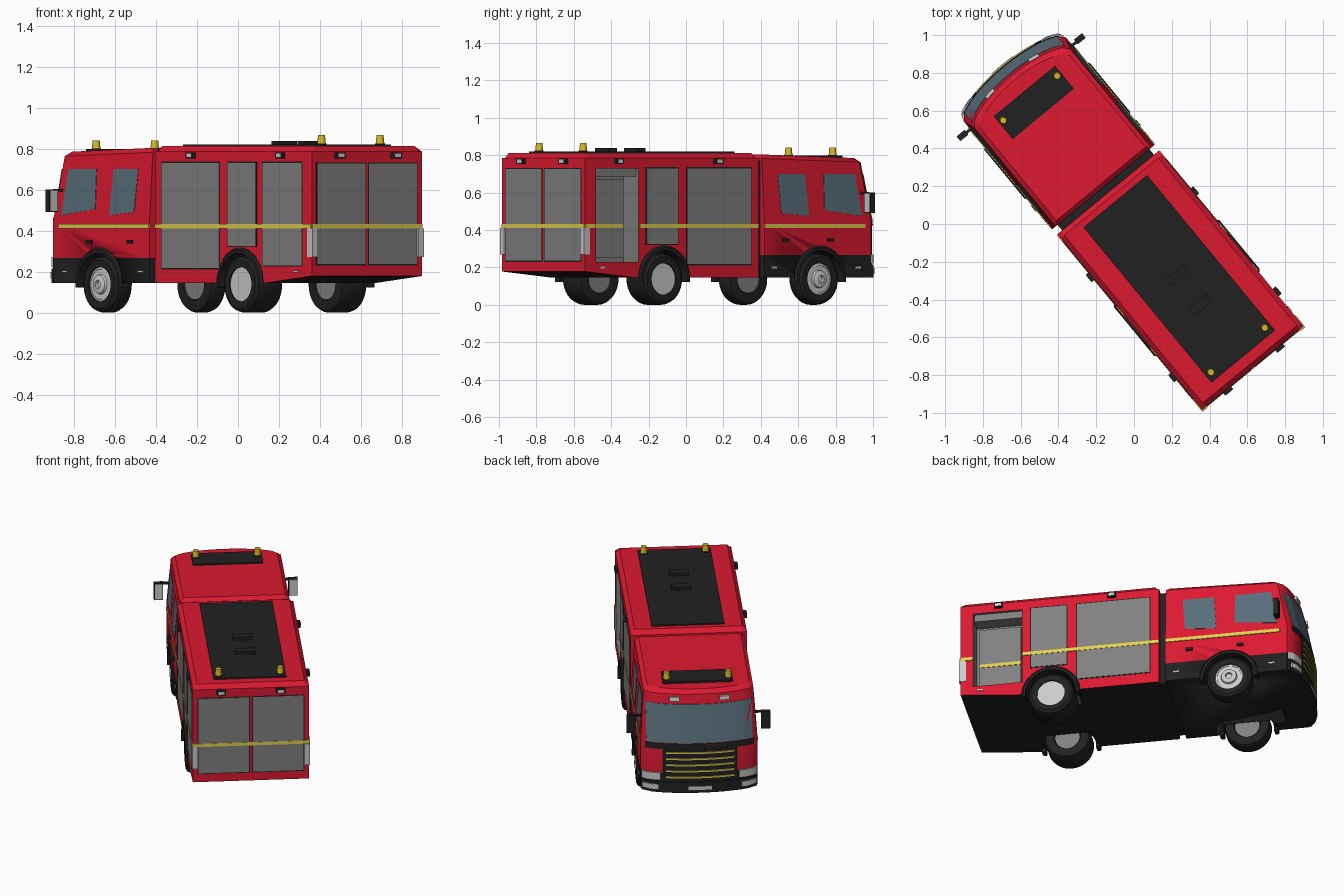
import bpy, bmesh, math
from mathutils import Matrix, Vector

if "Cube" in bpy.data.objects:
    bpy.data.objects.remove(bpy.data.objects["Cube"])


def mat(name, r, g, b):
    m = bpy.data.materials.new(name)
    m.diffuse_color = (r, g, b, 1)
    m.use_nodes = True
    m.node_tree.nodes["Principled BSDF"].inputs["Base Color"].default_value = m.diffuse_color
    return m


RED = mat("red_paint", .72, .01, .03)
BLACK = mat("black_trim", .015, .015, .015)
GREY = mat("shutter_grey", .22, .22, .22)
LIGHT = mat("lamp_grey", .55, .55, .55)
GLASS = mat("glass", .1, .16, .2)
YELLOW = mat("yellow", .75, .62, .08)
AMBER = mat("amber", .7, .5, .02)


def finish(name, bm, mats, pick=None, smooth=False):
    bmesh.ops.recalc_face_normals(bm, faces=bm.faces)
    bm.normal_update()
    if pick:
        for f in bm.faces:
            f.material_index = pick(f.calc_center_median(), f.normal)
    me = bpy.data.meshes.new(name)
    bm.to_mesh(me)
    bm.free()
    for m in mats:
        me.materials.append(m)
    ob = bpy.data.objects.new(name, me)
    bpy.context.collection.objects.link(ob)
    if smooth:
        bpy.ops.object.select_all(action='DESELECT')
        ob.select_set(True)
        bpy.context.view_layer.objects.active = ob
        bpy.ops.object.shade_smooth_by_angle(angle=math.radians(32))
    return ob


def loft(name, rings, mats, pick=None, smooth=False):
    bm = bmesh.new()
    vs = [[bm.verts.new(p) for p in r] for r in rings]
    n = len(vs[0])
    for a, b in zip(vs, vs[1:]):
        for i in range(n):
            bm.faces.new((a[i], a[(i + 1) % n], b[(i + 1) % n], b[i]))
    bm.faces.new(vs[0])
    bm.faces.new(vs[-1])
    return finish(name, bm, mats, pick, smooth)


def box(name, x0, x1, y0, y1, z0, z1, m):
    sq = [(x0, y0), (x1, y0), (x1, y1), (x0, y1)]
    return loft(name, [[(x, y, z) for x, y in sq] for z in (z0, z1)], [m])


def lathe(name, prof, y, side, m, z=.138, seg=36):
    # profile of (radius, depth inward from the side), turned about the axle
    bm = bmesh.new()
    rows = [[bm.verts.new((side * (.347 - d), y + r * math.cos(2 * math.pi * i / seg),
                           z + r * math.sin(2 * math.pi * i / seg))) for i in range(seg)] for r, d in prof]
    for a, b in zip(rows, rows[1:]):
        for i in range(seg):
            j = (i + 1) % seg
            bm.faces.new((a[i], a[j], b[j], b[i]))
    bm.faces.new(rows[0])
    bm.faces.new(rows[-1])
    return finish(name, bm, [m], smooth=True)


# cab surface: half width by height and curved, raked front
def hw(z, y=-.5):
    return .348 if y > -.25 else .35 - .022 * max(0, z - .45) / .32


def fy(x, z):
    s = min(1, abs(x) / hw(z))
    return -1.08 + .062 * s ** 2.2 + .025 * s ** 20 + .065 * max(0, z - .45) / .32


def side_panel(name, pts, m, sides=(1, -1), out=.003, depth=.012):
    for s in sides:
        loft(name, [[(s * (hw(z, y) + o), y, z) for y, z in pts] for o in (out, out - depth)], [m])


def rect(y0, y1, z0, z1):
    return [(y0, z0), (y1, z0), (y1, z1), (y0, z1)]


def front_panel(name, x0, x1, z0, z1, m, out=.004):
    xs = [x0 + (x1 - x0) * i / 12 for i in range(13)]
    loft(name, [[(x, fy(x, z) + d, z) for x, z, d in
                 ((x, z0, -out), (x, z1, -out), (x, z1, .012), (x, z0, .012))] for x in xs], [m])


def cut(ob, cutter):
    md = ob.modifiers.new("cut", 'BOOLEAN')
    md.object, md.operation, md.solver = cutter, 'DIFFERENCE', 'EXACT'
    md.material_mode = 'TRANSFER'
    bpy.context.view_layer.objects.active = ob
    bpy.ops.object.modifier_apply(modifier=md.name)
    bpy.data.objects.remove(cutter)


# cab
def cab_ring(z, inset=0):
    tilt = .03 if z > .7 else 0
    w = hw(z) - inset
    xs = [w * (i / 12 - 1) for i in range(25)]
    pts = [(x, fy(x * hw(z) / w, z) + inset) for x in xs] + [(w, -.254 - inset), (-w, -.254 - inset)]
    return [(x, y, z + tilt * (y + 1)) for x, y in pts]


cab = loft("cab", [cab_ring(.145), cab_ring(.265), cab_ring(.45), cab_ring(.715), cab_ring(.76), cab_ring(.782, .022)],
           [RED, BLACK], lambda c, n: int(c.z < .26), smooth=True)

# equipment body
def body_ring(x, top):
    return [(x, y, z) for y, z in ((-.216, .145), (.64, .145), (.988, .178), (.988, .785),
                                   (.963, top), (-.188, top), (-.216, .785))]


body = loft("equipment_body", [body_ring(-.348, .785), body_ring(-.322, .812), body_ring(.322, .812),
                               body_ring(.348, .785)], [RED, BLACK], lambda c, n: int(n.z < -.5))
box("cab_joint", -.315, .315, -.27, -.2, .15, .77, BLACK)

# wheel wells, wheels and arches
for y, ob, w in ((-.64, cab, .1), (.44, body, .16)):
    for s in (1, -1):
        cut(ob, lathe("well", [(.157, -.1), (.157, w + .02)], y, s, BLACK))
        lathe("tyre", [(.082, .03), (.084, 0), (.118, -.002), (.133, .008), (.138, .024), (.138, w - .02),
                       (.13, w - .004), (.115, w), (.08, w), (.075, w - .02)], y, s, BLACK)
        hub = ([(.084, .006), (.074, .004), (.066, .022), (.052, .014), (.045, -.006), (.02, -.012)] if y < 0 else
               [(.084, .006), (.076, .006), (.062, .045), (.042, .045), (.038, .012), (.02, .008)])
        lathe("wheel_hub", hub + [(.02, .05), (.084, .05)], y, s, LIGHT)
        lathe("inner_rim", [(.075, w - .025), (.075, w - .008)], y, s, GREY)
        rings = []
        for i in range(21):
            a = math.pi * (-.03 + 1.06 * i / 20)
            rings.append([(s * x, y + r * math.cos(a), .138 + r * math.sin(a)) for r, x in
                          ((.152, .31), (.152, .362), (.168, .362), (.178, .352), (.178, .31))])
        loft("wheel_arch", rings, [BLACK], smooth=True)

# open compartment on one side, with rolled-up shutter and tray
cut(body, box("recess", -.4, -.22, .615, .912, .23, .73, GREY))
box("rolled_shutter", -.33, -.24, .62, .907, .685, .73, GREY)
box("compartment_liner", -.25, -.215, .64, .89, .25, .67, GREY)
box("compartment_stripe", -.253, -.24, .64, .89, .41, .432, YELLOW)

# roller shutters with frames
for y0, y1, z0, sides in ((-.16, .28, .217, (1, -1)), (.345, .56, .325, (1, -1)), (.612, .912, .23, (1,))):
    side_panel("shutter_frame", rect(y0 - .006, y1 + .006, z0 - .006, .736), BLACK, sides, .001)
    side_panel("shutter", rect(y0, y1, z0, .73), GREY, sides)
for x0, x1 in ((.012, .315), (-.315, -.012)):
    box("rear_shutter_frame", x0 - .005, x1 + .005, .97, .989, .23, .732, BLACK)
    box("rear_shutter", x0, x1, .97, .991, .236, .726, GREY)

# yellow stripe
side_panel("side_stripe", rect(-.95, -.256, .41, .432), YELLOW, out=.005)
side_panel("side_stripe", rect(-.214, .61, .41, .432), YELLOW, out=.005)
side_panel("side_stripe", rect(.61, .985, .41, .432), YELLOW, (1,), .005)
side_panel("side_stripe", rect(.915, .985, .41, .432), YELLOW, (-1,), .005)
box("rear_stripe", -.348, .348, .97, .993, .41, .432, YELLOW)

# cab glazing, handles and steps
side_panel("front_side_window", [(-.932, .475), (-.673, .505), (-.678, .70), (-.893, .70)], GLASS)
side_panel("rear_side_window", [(-.563, .475), (-.374, .49), (-.358, .70), (-.547, .70)], GLASS)
front_panel("windscreen", -.318, .318, .465, .70, GLASS)
for y in (-.71, -.40):
    side_panel("door_handle", rect(y - .02, y + .02, .338, .355), BLACK, out=.01)
for y in (-.9, -.32, .87):
    side_panel("side_reflector", rect(y - .018, y + .018, .195, .205), LIGHT, out=.006)

# cab front: grille, bumper and lamps
front_panel("wiper_panel", -.325, .325, .425, .462, BLACK, .005)
front_panel("grille", -.225, .225, .2, .43, BLACK, .006)
for i in range(5):
    front_panel("grille_slat", -.205, .205, .24 + .04 * i, .25 + .04 * i, YELLOW, .012)
front_panel("bumper", -.345, .345, .145, .215, BLACK, .012)
front_panel("number_plate", -.07, .07, .165, .188, LIGHT, .016)
for s in (1, -1):
    front_panel("headlamp", s * .235, s * .345, .222, .27, LIGHT, .01)
    front_panel("fog_lamp", s * .25, s * .34, .165, .197, LIGHT, .016)
    front_panel("visor_lamp", s * .12, s * .18, .722, .745, LIGHT, .016)
    # mirrors
    box("mirror_arm", min(s * .32, s * .39), max(s * .32, s * .39), -.945, -.93, .59, .602, BLACK)
    box("mirror_housing", min(s * .375, s * .43), max(s * .375, s * .43), -.955, -.925, .49, .6, BLACK)
    box("mirror_glass", min(s * .38, s * .425), max(s * .38, s * .425), -.927, -.922, .495, .595, LIGHT)
    # tail lamps
    box("tail_lamp", min(s * .318, s * .352), max(s * .318, s * .352), .955, .998, .27, .41, LIGHT)
    # scene lamps along the top edge
    for y in (.07, .757):
        side_panel("scene_lamp", rect(y - .025, y + .025, .752, .782), BLACK, (s,), .02, .03)
        side_panel("scene_lamp_lens", rect(y - .017, y + .017, .758, .776), LIGHT, (s,), .022, .01)
    box("rear_scene_lamp", s * .178 - .027, s * .178 + .027, .98, 1.008, .752, .782, BLACK)
    box("rear_lamp_lens", s * .178 - .019, s * .178 + .019, 1.0, 1.01, .758, .776, LIGHT)
    # roof beacons
    for y, z in ((-.863, .79), (.865, .815)):
        for nm, r0, r1, z0, z1, m in (("beacon_base", .024, .024, z, z + .01, BLACK),
                                      ("beacon", .021, .017, z + .01, z + .05, AMBER)):
            loft(nm, [[(s * .185 + r * math.cos(k * math.pi / 8), y + r * math.sin(k * math.pi / 8), h)
                       for k in range(16)] for r, h in ((r0, z0), (r1, z1))], [m], smooth=True)

# roof panels and hatches
box("cab_roof_panel", -.21, .21, -.912, -.755, .77, .797, BLACK)
box("roof_deck", -.218, .218, -.156, .909, .8, .82, BLACK)
for y in (.355, .555):
    box("roof_hatch", -.06, .06, y - .026, y + .026, .815, .837, BLACK)

# turn the whole vehicle to its diagonal heading
turn = Matrix.Rotation(math.radians(219.5), 4, 'Z')
for ob in bpy.context.scene.objects:
    ob.data.transform(turn)
